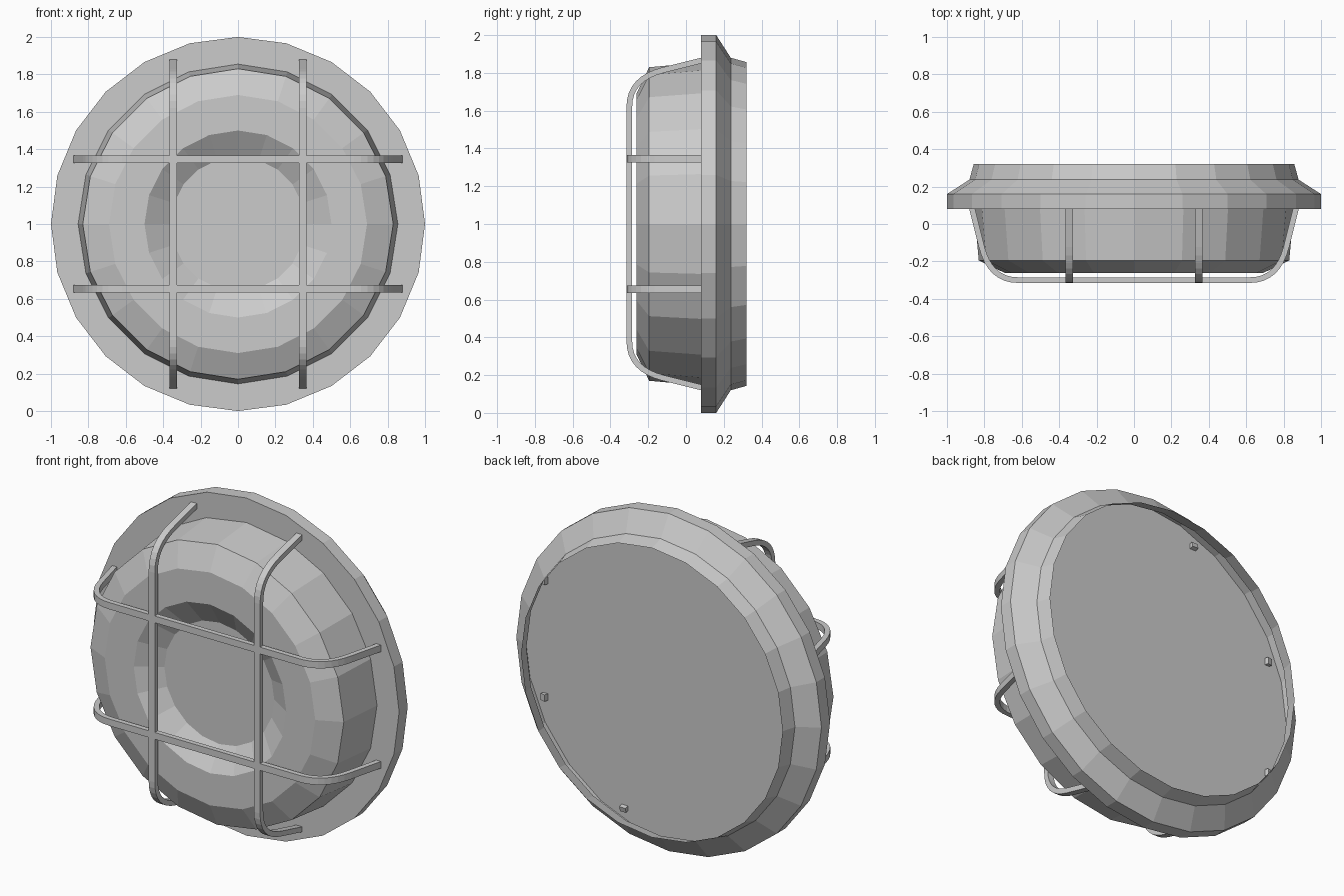
import bpy, bmesh
from math import sin, cos, tau
from mathutils import Vector

if "Cube" in bpy.data.objects:
    bpy.data.objects.remove(bpy.data.objects["Cube"])


def make_object(name, bm):
    bmesh.ops.recalc_face_normals(bm, faces=bm.faces)
    mesh = bpy.data.meshes.new(name)
    bm.to_mesh(mesh)
    bm.free()
    obj = bpy.data.objects.new(name, mesh)
    bpy.context.collection.objects.link(obj)
    return obj


def lathe(name, profile, sides):
    """Revolve (radius, y) points about the y axis at z = 1, capping the first ring."""
    bm = bmesh.new()
    rings = [[bm.verts.new((r * sin(tau * i / sides), y, 1 + r * cos(tau * i / sides)))
              for i in range(sides)] for r, y in profile]
    bm.faces.new(rings[0])
    for a, b in zip(rings, rings[1:]):
        for i in range(sides):
            j = (i + 1) % sides
            bm.faces.new((a[i], a[j], b[j], b[i]))
    return make_object(name, bm)


def guard_bar(name, path, offset, vertical, width=0.04, thick=0.03):
    """Sweep a flat rectangular bar along a path of (u, y) points."""
    bm = bmesh.new()
    rings = []
    for k, p in enumerate(path):
        t = (path[min(k + 1, len(path) - 1)] - path[max(k - 1, 0)]).normalized()
        n = Vector((-t.y, t.x)) * thick / 2
        ring = []
        for side, w in ((1, 1), (1, -1), (-1, -1), (-1, 1)):
            q = p + n * side
            v = offset + w * width / 2
            ring.append(bm.verts.new((v, q.y, 1 + q.x) if vertical else (q.x, q.y, 1 + v)))
        rings.append(ring)
    for a, b in zip(rings, rings[1:]):
        for i in range(4):
            j = (i + 1) % 4
            bm.faces.new((a[i], a[j], b[j], b[i]))
    bm.faces.new(rings[0])
    bm.faces.new(rings[-1])
    return make_object(name, bm)


# Thin base shell, open at the back
lathe("base_shell", [(1, 0.08), (1, 0.16), (0.88, 0.237), (0.857, 0.32)], 24)

# Faceted lens with a dished centre
lathe("lens", [(0.36, -0.175), (0.5, -0.262), (0.69, -0.262),
               (0.83, -0.195), (0.855, 0.08)], 20)

# Guard bar path: straight leg, rounded corner, flat front, mirrored
start, ctrl, end = Vector((0.815, -0.12)), Vector((0.77, -0.3)), Vector((0.62, -0.3))
half = [Vector((0.87, 0.1))]
for k in range(9):
    t = k / 8
    half.append(start * (1 - t) ** 2 + ctrl * 2 * t * (1 - t) + end * t ** 2)
path = half + [Vector((-p.x, p.y)) for p in reversed(half)]

# Two upright and two level guard bars
for s, up, lr in ((-1, "lower", "left"), (1, "upper", "right")):
    guard_bar("guard_bar_" + lr, path, s * 0.345, True)
    guard_bar("guard_bar_" + up, path, s * 0.345, False)
